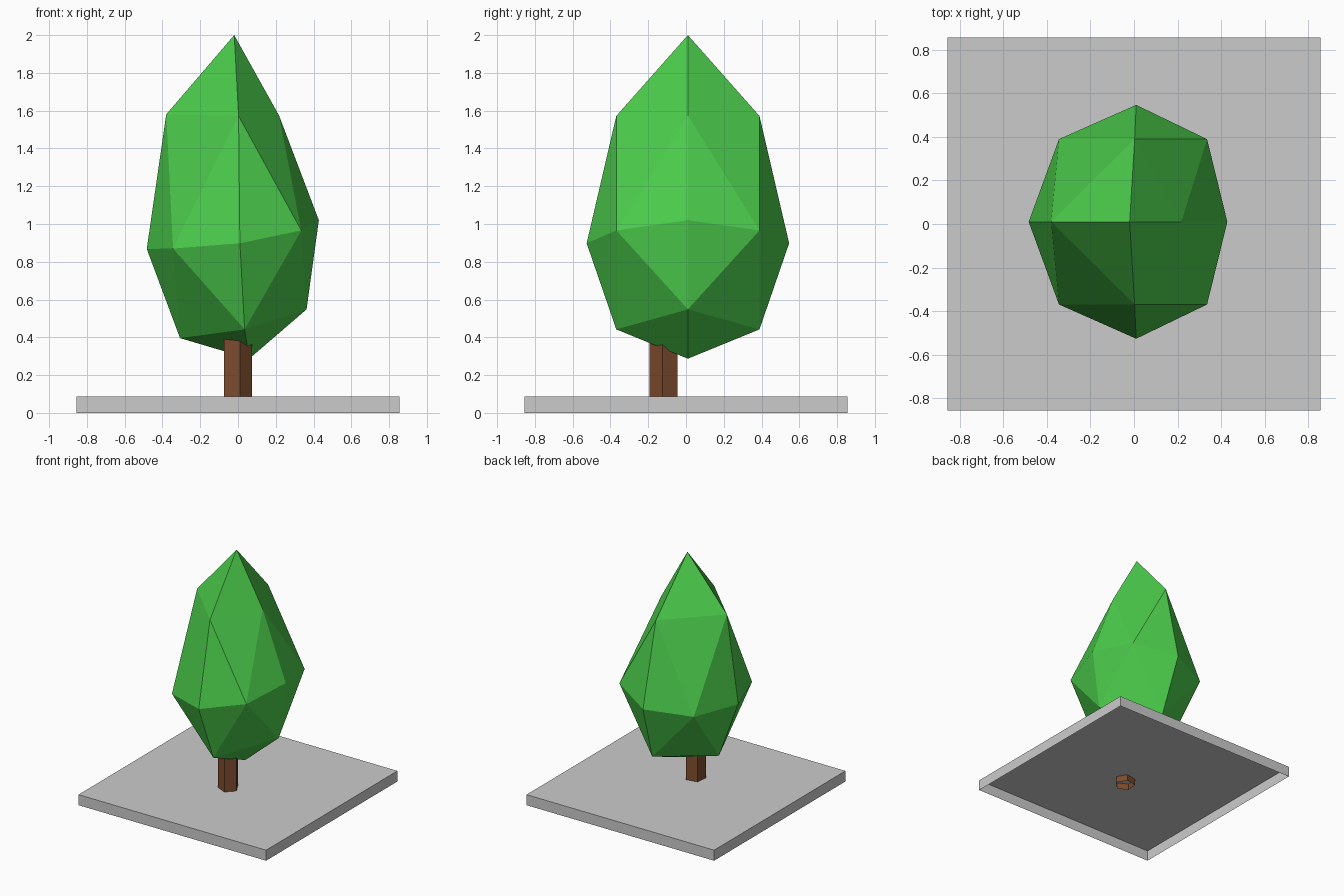
import bpy, bmesh, math

if "Cube" in bpy.data.objects:
    bpy.data.objects.remove(bpy.data.objects["Cube"])


def material(name, rgb):
    m = bpy.data.materials.new(name)
    m.diffuse_color = (*rgb, 1)
    m.use_nodes = True
    m.node_tree.nodes["Principled BSDF"].inputs["Base Color"].default_value = m.diffuse_color
    return m


def finish(bm, name, mat):
    me = bpy.data.meshes.new(name)
    bm.to_mesh(me)
    bm.free()
    me.materials.append(mat)
    ob = bpy.data.objects.new(name, me)
    bpy.context.collection.objects.link(ob)
    return ob


green = material("leaf_green", (0.07, 0.60, 0.07))
brown = material("bark_brown", (0.21, 0.073, 0.027))
grey = material("stone_grey", (0.60, 0.60, 0.60))

# Ground plate: thin box, open underneath
bm = bmesh.new()
bmesh.ops.create_cube(bm, size=1)
for v in bm.verts:
    v.co = (v.co.x * 1.71, v.co.y * 1.71, (v.co.z + 0.5) * 0.087)
bottom = [f for f in bm.faces if f.normal.z < -0.5]
bmesh.ops.delete(bm, geom=bottom, context='FACES_ONLY')
finish(bm, "ground_plate", grey)

# Trunk: five-sided tube, open at the bottom, running up into the crown
bm = bmesh.new()
rings = []
for z in (0.035, 0.45):
    ring = []
    for k in range(5):
        a = math.radians(11 + 72 * k)
        ring.append(bm.verts.new((-0.004 + 0.079 * math.sin(a),
                                  -0.116 - 0.079 * math.cos(a), z)))
    rings.append(ring)
low, high = rings
for k in range(5):
    j = (k + 1) % 5
    bm.faces.new((low[k], low[j], high[j], high[k]))
bm.faces.new(high)
finish(bm, "trunk", brown)

# Crown: octahedron divided once, stretched and leaning.
# Keys are octahedron directions; the y half is mirrored about y = 0.01.
half = {
    (0, 0, 1): (-0.02, 0, 2.0), (0, 0, -1): (0.06, 0, 0.287),
    (1, 0, 0): (0.428, 0, 1.02), (-1, 0, 0): (-0.483, 0, 0.868),
    (1, 0, 1): (0.217, 0, 1.575), (-1, 0, 1): (-0.38, 0, 1.58),
    (1, 0, -1): (0.363, 0, 0.548), (-1, 0, -1): (-0.307, 0, 0.396),
    (0, 1, 0): (0.01, 0.536, 0.898), (0, 1, 1): (0.003, 0.379, 1.572),
    (0, 1, -1): (0.035, 0.379, 0.442),
    (1, 1, 0): (0.335, 0.379, 0.966), (-1, 1, 0): (-0.344, 0.379, 0.87),
}
bm = bmesh.new()
vert = {}
for (i, j, k), (x, y, z) in half.items():
    for s in ((1, -1) if j else (1,)):
        vert[(i, j * s, k)] = bm.verts.new((x, 0.01 + y * s, z))
for i in (1, -1):
    for j in (1, -1):
        for k in (1, -1):
            a, b, c = (i, 0, 0), (0, j, 0), (0, 0, k)
            ab, bc, ca = (i, j, 0), (0, j, k), (i, 0, k)
            for tri in ((a, ab, ca), (b, bc, ab), (c, ca, bc), (ab, bc, ca)):
                if i * j * k < 0:
                    tri = tri[::-1]
                bm.faces.new([vert[t] for t in tri])
finish(bm, "crown", green)
